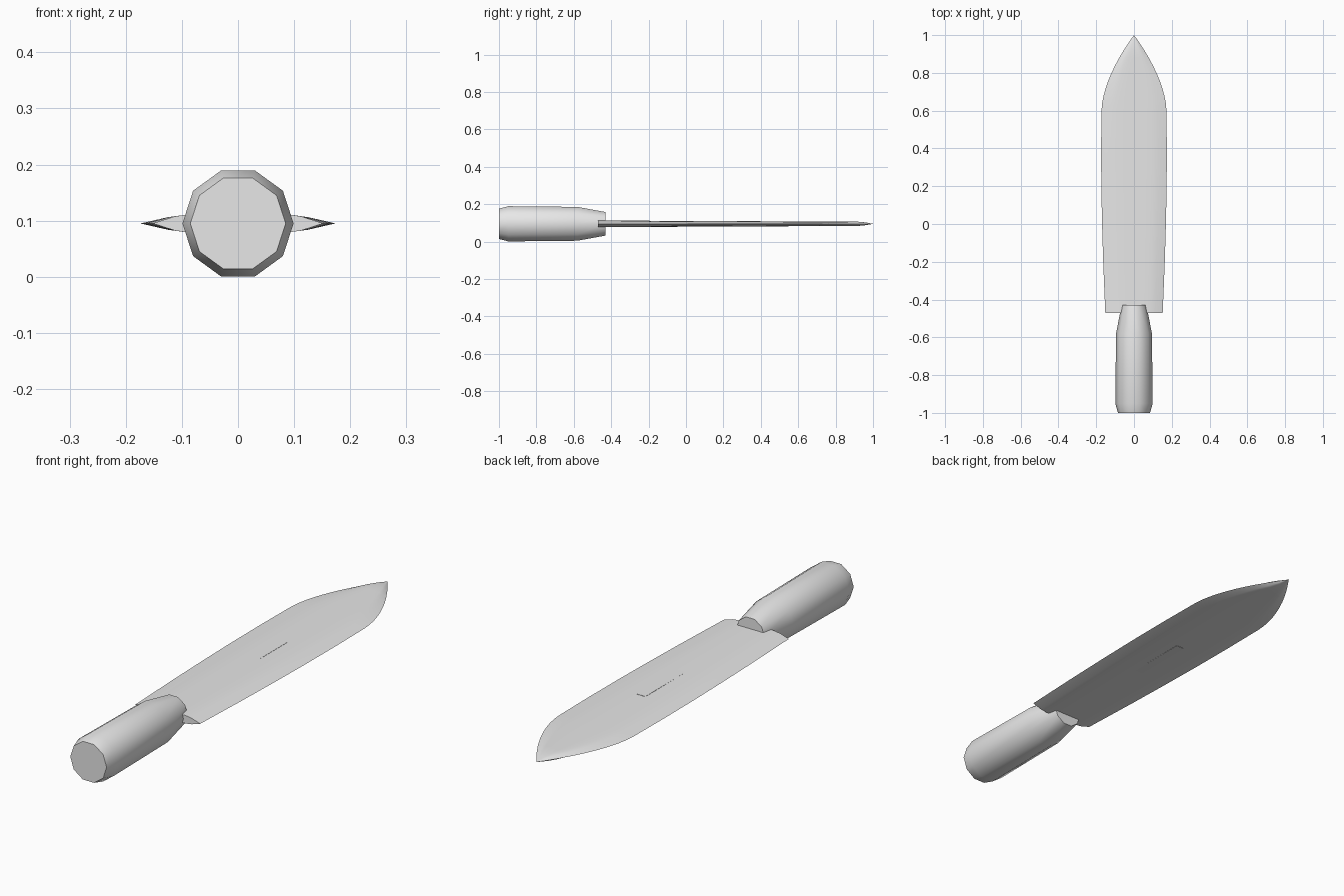
import bpy, bmesh, math

cube = bpy.data.objects.get("Cube")
if cube:
    bpy.data.objects.remove(cube, do_unlink=True)

MID = 0.095  # height of the knife's axis

steel = bpy.data.materials.new("light_grey")
steel.use_nodes = True
grey = (0.8, 0.8, 0.8, 1)
steel.diffuse_color = grey
steel.node_tree.nodes["Principled BSDF"].inputs["Base Color"].default_value = grey


def loft(name, rings, angle):
    """Skin closed rings of points, cap both ends and shade smooth by angle."""
    bm = bmesh.new()
    loops = [[bm.verts.new(p) for p in ring] for ring in rings]
    for a, b in zip(loops, loops[1:]):
        n = len(a)
        for i in range(n):
            j = (i + 1) % n
            bm.faces.new((a[i], a[j], b[j], b[i]))
    bm.faces.new(loops[0])
    bm.faces.new(loops[-1])
    bmesh.ops.remove_doubles(bm, verts=bm.verts, dist=0.00005)
    bmesh.ops.recalc_face_normals(bm, faces=bm.faces)
    mesh = bpy.data.meshes.new(name)
    bm.to_mesh(mesh)
    bm.free()
    obj = bpy.data.objects.new(name, mesh)
    bpy.context.collection.objects.link(obj)
    mesh.materials.append(steel)
    bpy.ops.object.select_all(action="DESELECT")
    obj.select_set(True)
    bpy.context.view_layer.objects.active = obj
    bpy.ops.object.shade_smooth_by_angle(angle=math.radians(angle))
    return obj


# Ten-sided handle, tapered toward the blade
def handle_ring(y, r):
    turns = [math.tau * i / 10 for i in range(10)]
    return [(r * math.cos(t), y, MID + r * math.sin(t)) for t in turns]


profile = [(-1, 0.085), (-0.95, 0.099), (-0.58, 0.095), (-0.43, 0.066)]
loft("handle", [handle_ring(y, r) for y, r in profile], 40)

# Blade: lens cross-section swept along its outline
SECTION = [(0, 1), (0.3, 1), (0.56, 0.95), (0.74, 0.72)]


def blade_ring(y, width, thick):
    top = [(-f, t) for f, t in reversed(SECTION[1:])] + SECTION
    points = [(-1, 0)] + top + [(1, 0)] + [(-f, -t) for f, t in top]
    return [(f * width, y, MID + t * thick) for f, t in points]


outline = [(-0.47, 0.152), (-0.2, 0.163), (0, 0.169), (0.2, 0.173), (0.4, 0.174), (0.6, 0.172)]
for i in range(1, 11):
    t = i / 10
    outline.append((0.6 + 0.4 * t, max(0.172 * (1 - t ** 1.7), 0.0005)))


def thickness(y):
    body = 0.0155 - 0.0045 * y
    return body * min(1, max(0.02, (1 - y) / 0.06))


loft("blade", [blade_ring(y, w, thickness(y)) for y, w in outline], 30)

# Flat tang that just breaks the surface along the middle of the blade
half_w, half_t = 0.02, thickness(0.03)
corners = [(-half_w, -half_t), (half_w, -half_t), (half_w, half_t), (-half_w, half_t)]
loft("tang", [[(x, y, MID + z) for x, z in corners] for y in (-0.6, 0.3)], 30)
